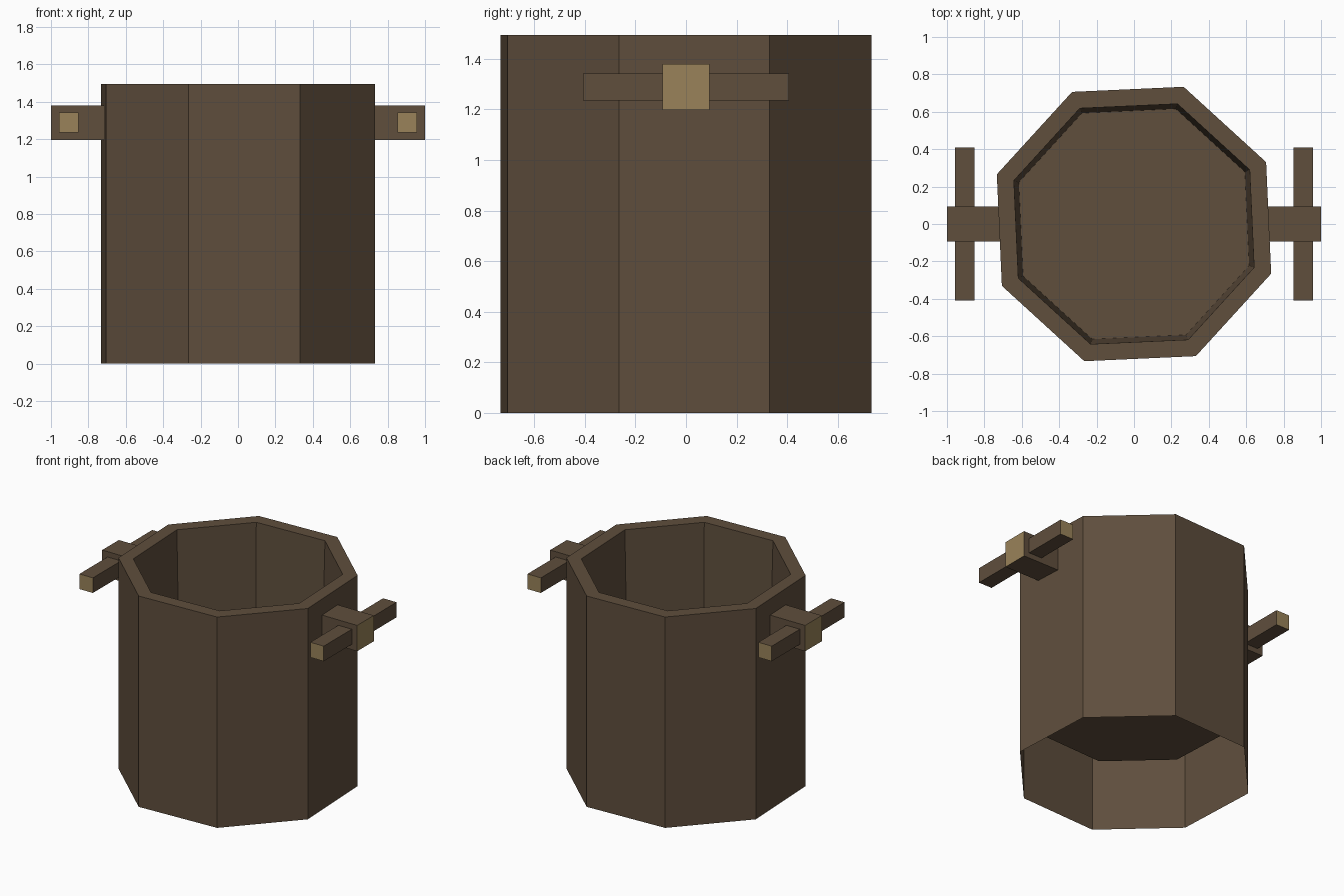
import bpy, bmesh, math

if "Cube" in bpy.data.objects:
    bpy.data.objects.remove(bpy.data.objects["Cube"])


def material(name, rgb):
    m = bpy.data.materials.new(name)
    m.diffuse_color = (*rgb, 1)
    m.use_nodes = True
    m.node_tree.nodes["Principled BSDF"].inputs["Base Color"].default_value = m.diffuse_color
    return m


bark = material("dark wood", (0.115, 0.077, 0.046))
cut = material("cut wood", (0.32, 0.225, 0.10))


def finish(name, bm, mats):
    me = bpy.data.meshes.new(name)
    bm.to_mesh(me)
    bm.free()
    for m in mats:
        me.materials.append(m)
    ob = bpy.data.objects.new(name, me)
    bpy.context.collection.objects.link(ob)
    return ob


# Bucket: eight-sided shell, open below, with a recessed inner cup
bm = bmesh.new()
SIDES, TURN = 8, math.radians(25.1)
profile = [(0.78, 0), (0.78, 1.495), (0.683, 1.495), (0.655, 0.44)]
rings = []
for r, z in profile:
    rings.append([bm.verts.new((r * math.cos(TURN + i * math.tau / SIDES),
                                r * math.sin(TURN + i * math.tau / SIDES), z))
                  for i in range(SIDES)])
for a, b in zip(rings, rings[1:]):
    for i in range(SIDES):
        j = (i + 1) % SIDES
        bm.faces.new((a[i], a[j], b[j], b[i]))
bm.faces.new(rings[-1])
finish("bucket", bm, [bark])


def beam(name, lo, hi, is_end):
    """Box between two corners; faces whose normal passes is_end get cut wood."""
    bm = bmesh.new()
    bmesh.ops.create_cube(bm, size=1)
    for v in bm.verts:
        for k in range(3):
            v.co[k] = lo[k] if v.co[k] < 0 else hi[k]
    bm.normal_update()
    for f in bm.faces:
        f.material_index = int(is_end(f.normal))
    finish(name, bm, [bark, cut])


# Handles: a bracket through the wall and a grip bar on each side
for s, side in ((-1, "left"), (1, "right")):
    xs = sorted((s * 0.70, s * 1.0))
    beam(side + "_bracket", (xs[0], -0.093, 1.197), (xs[1], 0.093, 1.38),
         lambda n: n.x * s > 0.5)
    xs = sorted((s * 0.853, s * 0.958))
    beam(side + "_grip", (xs[0], -0.408, 1.235), (xs[1], 0.408, 1.342),
         lambda n: abs(n.y) > 0.5)
